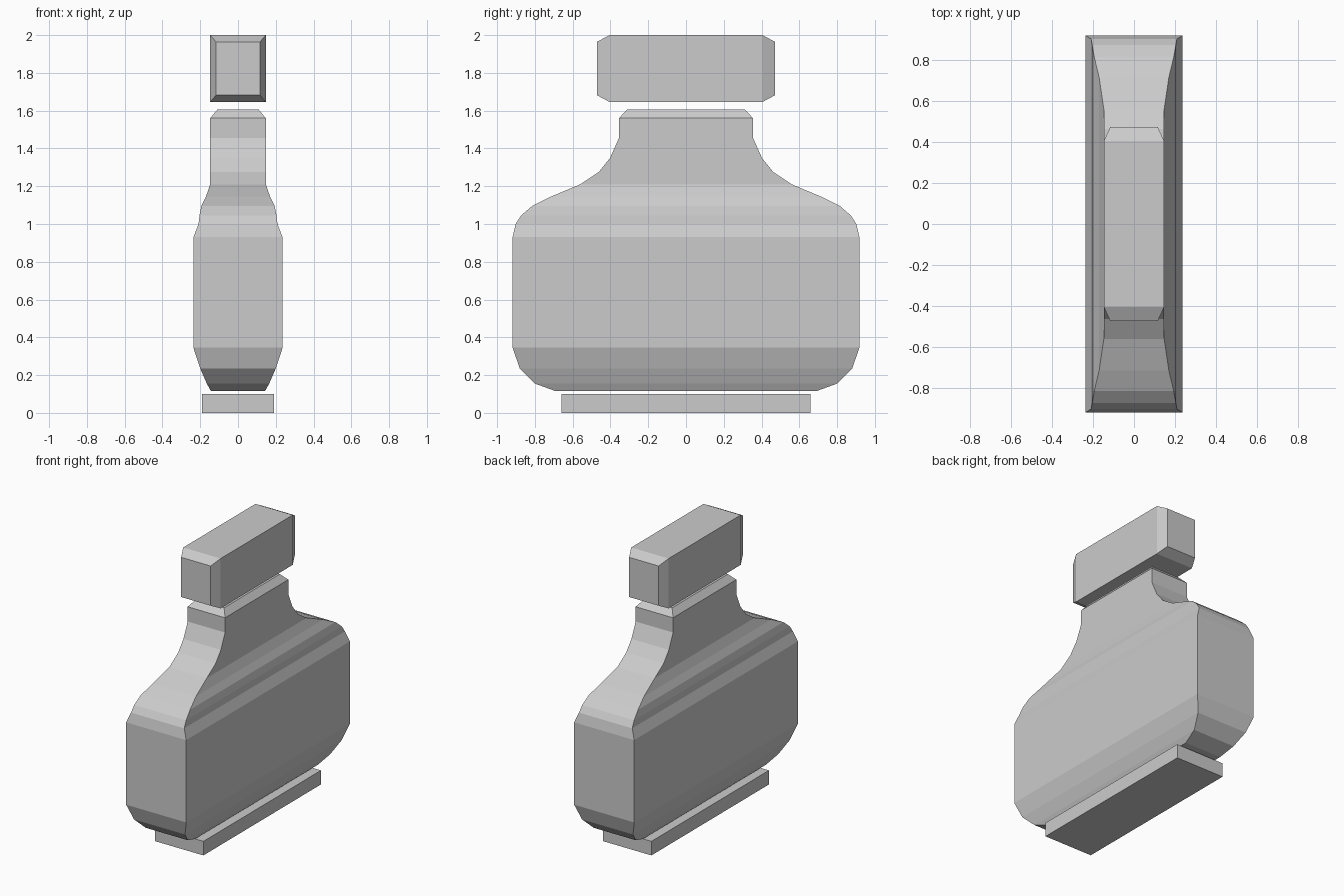
import bpy, bmesh
from mathutils import Matrix

if "Cube" in bpy.data.objects:
    bpy.data.objects.remove(bpy.data.objects["Cube"])


def loft(name, rings, axis='Z'):
    """Stack rectangles (position, half_a, half_b, centre_b) and cap both ends."""
    bm = bmesh.new()
    loops = []
    for t, a, b, c in rings:
        loop = []
        for sa, sb in ((-1, -1), (1, -1), (1, 1), (-1, 1)):
            u, v = sa * a, c + sb * b
            loop.append(bm.verts.new((u, v, t) if axis == 'Z' else (u, t, v)))
        loops.append(loop)
    for lo, hi in zip(loops, loops[1:]):
        for i in range(4):
            j = (i + 1) % 4
            bm.faces.new((lo[i], lo[j], hi[j], hi[i]))
    bm.faces.new(loops[0][::-1])
    bm.faces.new(loops[-1])
    bmesh.ops.recalc_face_normals(bm, faces=bm.faces)
    mesh = bpy.data.meshes.new(name)
    bm.to_mesh(mesh)
    bm.free()
    obj = bpy.data.objects.new(name, mesh)
    bpy.context.collection.objects.link(obj)
    return obj


# Flat foot plate
loft("base_plate", [(0.0, 0.19, 0.66, 0), (0.10, 0.19, 0.66, 0)])

# Flask body: height, half depth in x, half width in y
profile = [
    (0.115, 0.143, 0.69), (0.155, 0.165, 0.80), (0.235, 0.20, 0.88),
    (0.345, 0.236, 0.918), (0.93, 0.236, 0.918), (1.00, 0.209, 0.902),
    (1.045, 0.204, 0.873), (1.095, 0.194, 0.815), (1.145, 0.17, 0.715),
    (1.21, 0.147, 0.56), (1.275, 0.147, 0.462), (1.35, 0.147, 0.402),
    (1.455, 0.147, 0.355), (1.56, 0.147, 0.355), (1.605, 0.11, 0.313),
]
loft("bottle_body", [(z, x, y, 0) for z, x, y in profile])

# Stopper block with chamfered ends, lofted along y
mid = 1.823
loft("stopper", [(-0.472, 0.116, 0.141, mid), (-0.405, 0.147, 0.177, mid),
                 (0.405, 0.147, 0.177, mid), (0.472, 0.116, 0.141, mid)], 'Y')
